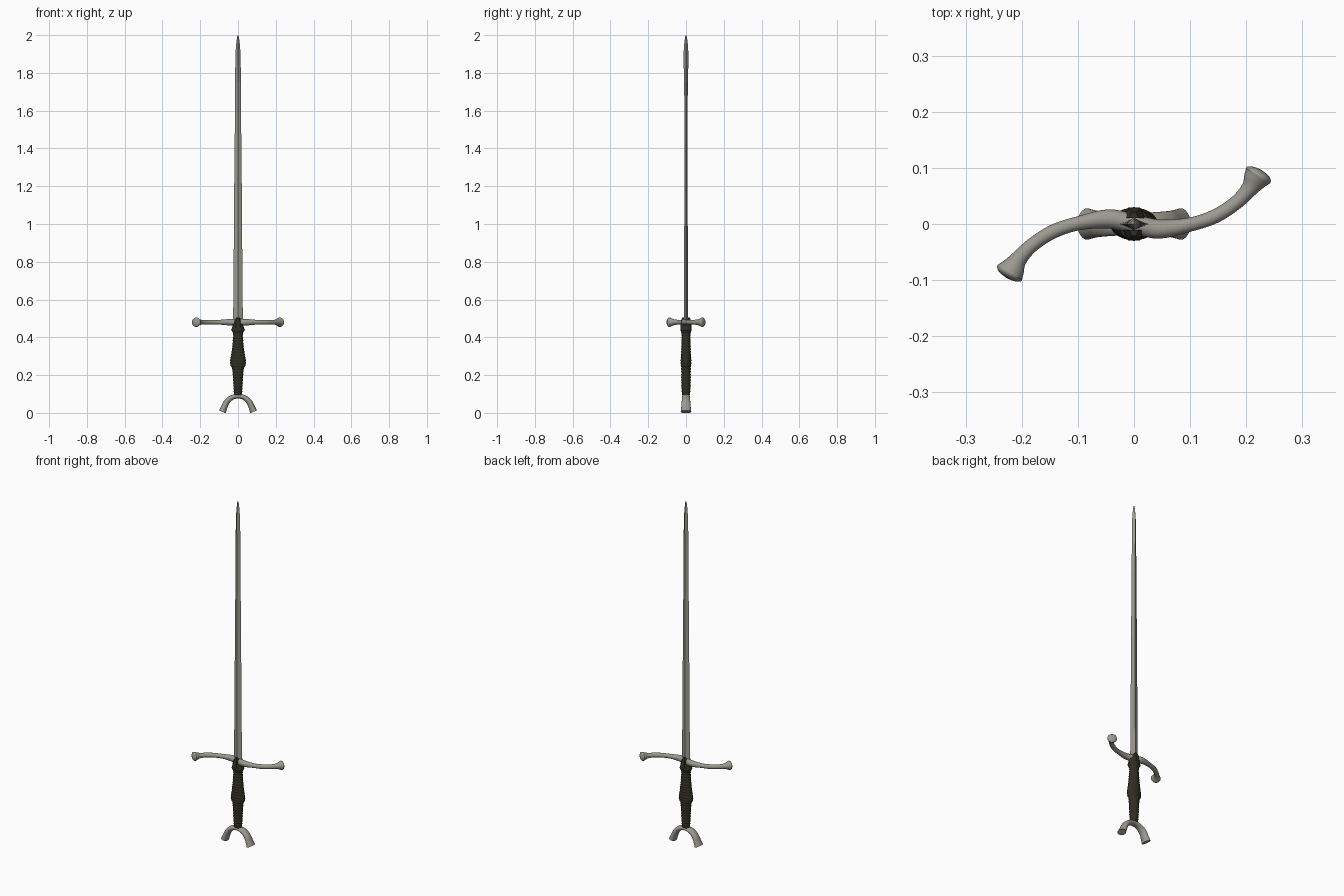
import bpy, bmesh, math
from mathutils import Vector

if "Cube" in bpy.data.objects:
    bpy.data.objects.remove(bpy.data.objects["Cube"])


def material(name, rgb):
    m = bpy.data.materials.new(name)
    m.diffuse_color = (*rgb, 1)
    m.use_nodes = True
    m.node_tree.nodes["Principled BSDF"].inputs["Base Color"].default_value = m.diffuse_color
    return m


steel = material("warm grey steel", (0.33, 0.32, 0.28))
leather = material("dark olive leather", (0.03, 0.028, 0.016))


def loft(name, rings, mat, angle=None):
    """Skin a list of equal-length rings and cap both ends."""
    bm = bmesh.new()
    vs = [[bm.verts.new(p) for p in r] for r in rings]
    n = len(vs[0])
    for a, b in zip(vs, vs[1:]):
        for i in range(n):
            j = (i + 1) % n
            bm.faces.new((a[i], a[j], b[j], b[i]))
    bm.faces.new(vs[0][::-1])
    bm.faces.new(vs[-1])
    bmesh.ops.recalc_face_normals(bm, faces=bm.faces)
    me = bpy.data.meshes.new(name)
    bm.to_mesh(me)
    bm.free()
    ob = bpy.data.objects.new(name, me)
    bpy.context.collection.objects.link(ob)
    me.materials.append(mat)
    if angle:
        bpy.ops.object.select_all(action='DESELECT')
        ob.select_set(True)
        bpy.context.view_layer.objects.active = ob
        bpy.ops.object.shade_smooth_by_angle(angle=math.radians(angle))
    return ob


def spline(pts, steps):
    """Catmull-Rom interpolation through tuples of any length."""
    p = [Vector(q) for q in pts]
    p = [2 * p[0] - p[1]] + p + [2 * p[-1] - p[-2]]
    out = []
    for i in range(1, len(p) - 2):
        a, b, c, d = p[i - 1:i + 3]
        for s in range(steps):
            t = s / steps
            out.append(0.5 * (2 * b + (c - a) * t + (2 * a - 5 * b + 4 * c - d) * t * t
                              + (3 * b - a - 3 * c + d) * t ** 3))
    return out + [p[-2]]


def sweep(path, side, n=24):
    """Rings along 3D path of (point, in-plane radius, side radius)."""
    rings = []
    for i, (c, r1, r2) in enumerate(path):
        t = (path[min(i + 1, len(path) - 1)][0] - path[max(i - 1, 0)][0]).normalized()
        u = side.cross(t).normalized()
        rings.append([c + u * r1 * math.cos(k * math.tau / n) + side * r2 * math.sin(k * math.tau / n)
                      for k in range(n)])
    return rings


# Blade: long diamond section with a thickened, reinforced point
blade = [(0.46, .026, .011), (0.8, .023, .0095), (1.2, .020, .009), (1.6, .016, .009),
         (1.75, .015, .0095), (1.84, .0145, .0125), (1.91, .013, .0125),
         (1.96, .009, .009), (1.99, .005, .005), (2.0, .001, .001)]
loft("blade", [[(w, 0, z), (0, d, z), (-w, 0, z), (0, -d, z)] for z, w, d in blade], steel)

# Crossguard: S-curved bar, point-symmetric, flaring to domed ends (x, y, radius)
half = [(0, 0, .017), (.045, -.009, .017), (.10, -.001, .0125), (.145, .014, .0125),
        (.182, .038, .0125), (.205, .062, .015), (.216, .079, .022), (.221, .0865, .0255)]
pts = [(-x, -y, r) for x, y, r in half[:0:-1]] + half
body = spline(pts, 6)
path = [(Vector((p[0], p[1], .48)), p[2], min(p[2], .0255)) for p in body]
d = Vector((.5, .866, 0))
dome = [(.004, .0245), (.008, .019), (.0105, .010), (.0115, .001)]
end = path[-1][0]
caps = [(end + d * s, r, r) for s, r in dome]
other = [(Vector((-c.x, -c.y, c.z)), r, r) for c, r, _ in caps]
loft("crossguard", sweep(other[::-1] + path + caps, Vector((0, 0, 1))), steel, 50)

# Grip: ribbed wrap over a waisted profile (z, half width, half depth)
prof = [(.095, .021, .020), (.13, .023, .024), (.20, .027, .025), (.235, .031, .025),
        (.255, .041, .028), (.275, .042, .028), (.31, .035, .026), (.36, .029, .024),
        (.415, .025, .023), (.425, .028, .025), (.44, .036, .030), (.455, .030, .029), (.47, .028, .027)]


def grip_size(z):
    for (z0, w0, d0), (z1, w1, d1) in zip(prof, prof[1:]):
        if z <= z1:
            t = (z - z0) / (z1 - z0)
            return w0 + (w1 - w0) * t, d0 + (d1 - d0) * t
    return prof[-1][1:]


rings = []
for i in range(126):
    z = .095 + .003 * i
    w, dp = grip_size(z)
    k = .0012 * math.sin(i * math.tau / 5) if z < .425 else 0
    rings.append([((w + k) * math.cos(a), (dp + k) * math.sin(a), z)
                  for a in (j * math.tau / 24 for j in range(24))])
loft("grip", rings, leather, 40)

# Rain-guard tabs: leather flaps rising past the guard on both faces
for s, name in ((1, "back_flap"), (-1, "front_flap")):
    loft(name, [[(-w, s * a, z), (w, s * a, z), (w * .5, s * b, z), (-w * .5, s * b, z)]
                for z, w, a, b in ((.45, .022, .010, .029), (.485, .02, .010, .027), (.505, .008, .011, .021))], leather)

# Pommel: downward arch with flared feet (x, z, in-plane radius, depth radius)
arm = [(0, .088, .012, .020), (.035, .080, .0135, .021), (.060, .057, .0155, .023),
       (.072, .032, .0165, .025), (.080, .013, .0185, .027), (.083, .006, .0195, .028)]
arch = spline([(-x, z, a, b) for x, z, a, b in arm[:0:-1]] + arm, 6)
loft("pommel", sweep([(Vector((p[0], 0, p[1])), p[2], p[3]) for p in arch], Vector((0, 1, 0))), steel, 45)
